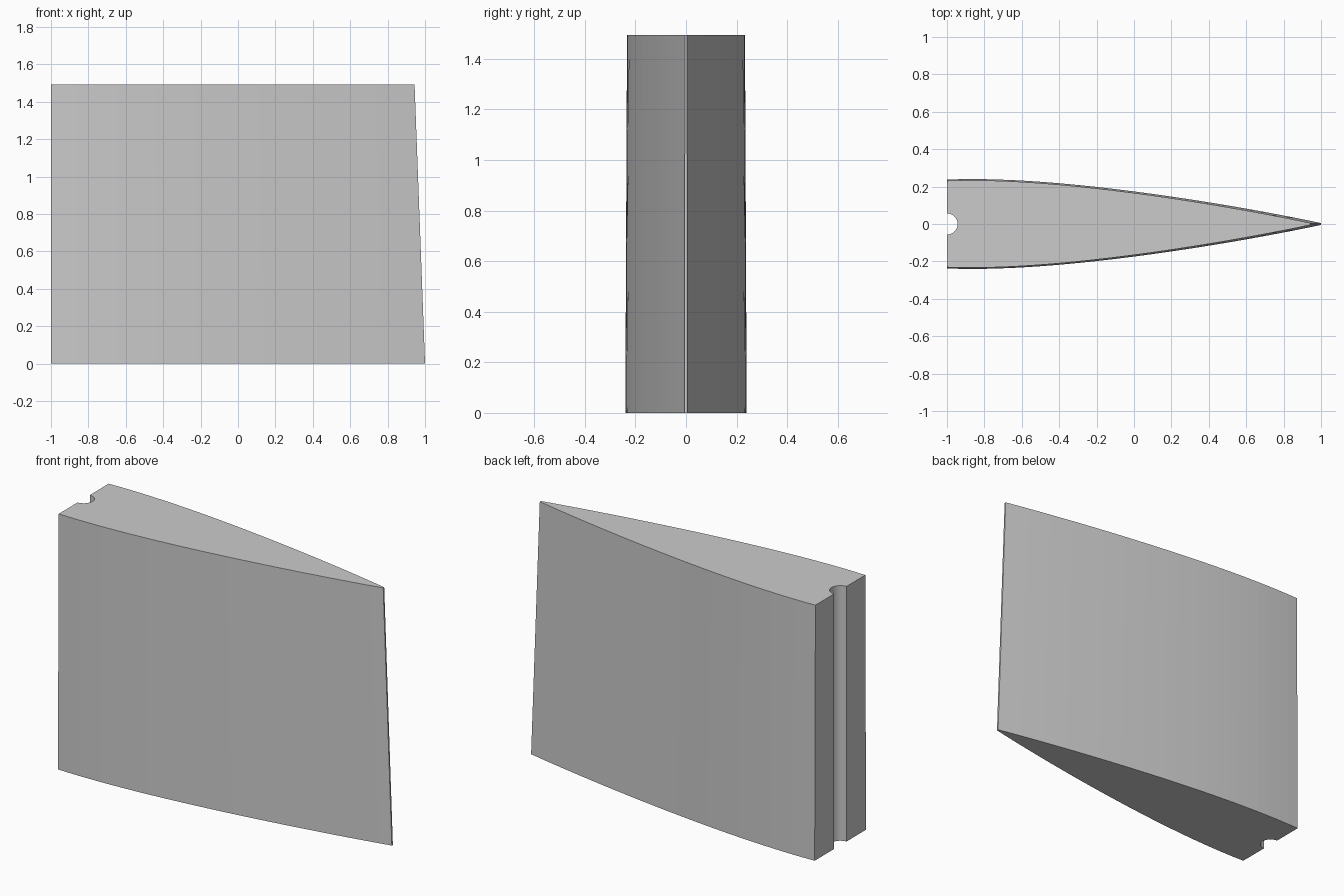
import bpy
import bmesh
import math

cube = bpy.data.objects.get("Cube")
if cube:
    bpy.data.objects.remove(cube, do_unlink=True)

HEIGHT = 1.494
PIVOT = -1.0            # quarter-chord line, where the blade is cut off
CHORD = 2 / 0.75
THICKNESS = 0.18
TIP_SCALE = 0.972
SLOT_RADIUS = 0.057
SKIN_STEPS = 28
SLOT_STEPS = 16


def half_thickness(s):
    """Symmetric airfoil half thickness at chord fraction s."""
    return 5 * THICKNESS * (0.2969 * math.sqrt(s) - 0.126 * s - 0.3516 * s**2
                            + 0.2843 * s**3 - 0.1015 * s**4)


def section(scale):
    """Closed outline: front skin, back skin, then the round slot."""
    chord = CHORD * scale
    fractions = [0.25 + 0.75 * i / SKIN_STEPS for i in range(SKIN_STEPS + 1)]
    skin = [(PIVOT + (s - 0.25) * chord, half_thickness(s) * chord) for s in fractions]
    outline = [(x, -y) for x, y in skin] + skin[::-1]
    for i in range(SLOT_STEPS + 1):
        a = math.pi * (0.5 - i / SLOT_STEPS)
        outline.append((PIVOT + SLOT_RADIUS * math.cos(a), SLOT_RADIUS * math.sin(a)))
    return outline


# Loft the tapered blade from root to tip
bm = bmesh.new()
root = [bm.verts.new((x, y, 0)) for x, y in section(1.0)]
tip = [bm.verts.new((x, y, HEIGHT)) for x, y in section(TIP_SCALE)]
count = len(root)
for i in range(count):
    j = (i + 1) % count
    bm.faces.new((root[i], root[j], tip[j], tip[i]))
bm.faces.new(root[::-1])
bm.faces.new(tip)
bmesh.ops.recalc_face_normals(bm, faces=bm.faces)

mesh = bpy.data.meshes.new("blade_section")
bm.to_mesh(mesh)
bm.free()
blade = bpy.data.objects.new("blade_section", mesh)
bpy.context.collection.objects.link(blade)

# Plain grey
grey = bpy.data.materials.new("light_grey")
grey.use_nodes = True
colour = (0.6, 0.6, 0.6, 1)
grey.diffuse_color = colour
grey.node_tree.nodes["Principled BSDF"].inputs["Base Color"].default_value = colour
mesh.materials.append(grey)
